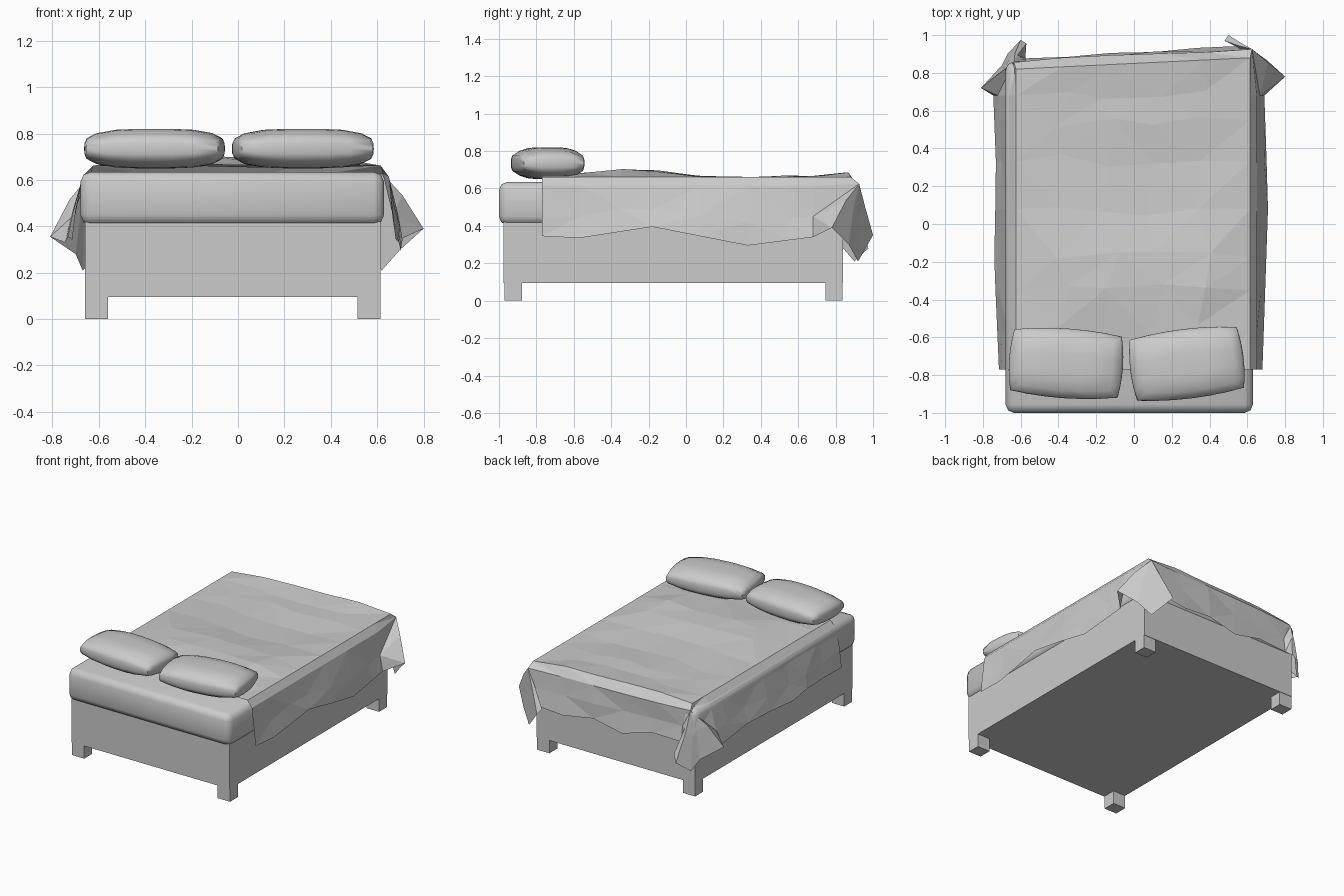
import bpy, bmesh, math, random
from mathutils import Vector, Matrix

if "Cube" in bpy.data.objects:
    bpy.data.objects.remove(bpy.data.objects["Cube"])

random.seed(4)
grey = bpy.data.materials.new("linen_grey")
grey.diffuse_color = (0.6, 0.6, 0.6, 1)
grey.use_nodes = True
grey.node_tree.nodes["Principled BSDF"].inputs["Base Color"].default_value = grey.diffuse_color


def finish(name, bm, smooth=None):
    me = bpy.data.meshes.new(name)
    bm.to_mesh(me)
    bm.free()
    me.materials.append(grey)
    ob = bpy.data.objects.new(name, me)
    bpy.context.collection.objects.link(ob)
    if smooth:
        bpy.ops.object.select_all(action='DESELECT')
        ob.select_set(True)
        bpy.context.view_layer.objects.active = ob
        bpy.ops.object.shade_smooth_by_angle(angle=math.radians(smooth))
    return ob


def box_mesh(lo, hi, bevel=0, segments=1):
    bm = bmesh.new()
    bmesh.ops.create_cube(bm, size=1)
    for v in bm.verts:
        v.co = Vector([(a + b) / 2 + c * (b - a) for a, b, c in zip(lo, hi, v.co)])
    if bevel:
        bmesh.ops.bevel(bm, geom=bm.edges[:], offset=bevel, segments=segments,
                        profile=0.5, affect='EDGES')
    return bm


# Bed base and four feet
finish("bed_base", box_mesh((-0.66, -0.975, 0.095), (0.615, 0.84, 0.42)))
for side, x in (("left", -0.66), ("right", 0.515)):
    for end, y in (("front", -0.97), ("back", 0.745)):
        finish(f"{end}_{side}_foot", box_mesh((x, y, 0), (x + 0.1, y + 0.092, 0.1)))

# Mattress
finish("mattress", box_mesh((-0.68, -1, 0.405), (0.63, 0.86, 0.635), 0.045, 2), 50)


# Pillows: boxes with rounded edges, swollen in the middle and thin at the corners
def pillow(name, centre, angle):
    bm = box_mesh((-0.29, -0.17, -0.085), (0.29, 0.17, 0.085))
    bmesh.ops.subdivide_edges(bm, edges=bm.edges[:], cuts=5, use_grid_fill=True)
    for v in bm.verts:
        u, w, h = v.co.x / 0.29, v.co.y / 0.17, v.co.z / 0.085
        rim = 1 - 0.17 * h ** 4
        thick = 1 - 0.22 * u ** 4 - 0.22 * w ** 4
        v.co = Vector((0.285 * u * (1 + 0.06 * (1 - w * w)) * rim,
                       0.162 * w * (1 + 0.14 * (1 - u * u)) * (1 - 0.22 * h ** 4),
                       0.085 * h * thick))
    bm.transform(Matrix.Translation(centre) @ Matrix.Rotation(math.radians(angle), 4, 'Z'))
    finish(name, bm, 60)


pillow("left_pillow", (-0.36, -0.738, 0.735), -4)
pillow("right_pillow", (0.28, -0.74, 0.735), 7)


# Blanket: a rumpled top, hanging sides and back, and a flared fold at each corner
def lerp(table, t):
    for (a, p), (b, q) in zip(table, table[1:]):
        if t <= b:
            return p + (q - p) * (t - a) / (b - a)
    return table[-1][1]


ys = [-0.77, -0.57, -0.35, -0.18, 0.08, 0.33, 0.55, 0.68]
ridge = [(-0.77, 0.668), (-0.35, 0.705), (-0.18, 0.698), (0.1, 0.672), (0.33, 0.662),
         (0.6, 0.675), (0.9, 0.69)]
drops = {-1: [(-0.77, 0.34), (-0.4, 0.36), (-0.1, 0.32), (0.2, 0.37), (0.68, 0.33)],
         1: [(-0.77, 0.345), (-0.57, 0.335), (-0.18, 0.395), (0.33, 0.295), (0.68, 0.34)]}
left_hem = [(-0.77, -0.715), (-0.2, -0.74), (0.3, -0.73), (0.68, -0.745)]
right_hem = [(-0.77, 0.68), (0.1, 0.71), (0.68, 0.69)]
us = [-1, -0.6, -0.2, 0.2, 0.6, 1]

bm = bmesh.new()


def vert(*co):
    return bm.verts.new(co)


def strip(a, b):
    for i in range(len(a) - 1):
        bm.faces.new((a[i], a[i + 1], b[i + 1], b[i]))


# top sheet, last row follows the slanted back edge
rows = []
for j, y in enumerate(ys + [None]):
    row = []
    for u in us:
        yy = 0.85 + 0.03 * u if y is None else y
        x = u * 0.62 - 0.005
        z = lerp(ridge, yy) if abs(u) < 1 else 0.662
        if abs(u) < 1:
            z -= random.uniform(0, 0.014)
            if 0 < j < len(ys):
                x += random.uniform(-0.05, 0.05)
                yy += random.uniform(-0.04, 0.04)
        row.append(vert(x, yy, z))
    rows.append(row)
for a, b in zip(rows, rows[1:]):
    strip(a, b)

# long sides: shoulder, middle and hem
lines = {}
for s, hem in ((-1, left_hem), (1, right_hem)):
    top = [r[0 if s < 0 else -1] for r in rows[:-1]]
    shoulder = [vert(s * 0.66 - 0.01, y, 0.615) for y in ys]
    mid, low = [], []
    for y in ys:
        h = lerp(hem, y)
        z = lerp(drops[s], y)
        mid.append(vert(0.6 * h + 0.4 * (s * 0.66 - 0.01) + random.uniform(-0.008, 0.008),
                        y, z * 0.6 + 0.25 + random.uniform(-0.02, 0.02)))
        low.append(vert(h, y, z))
    for a, b in ((top, shoulder), (shoulder, mid), (mid, low)):
        strip(a, b)
    lines[s] = (top[-1], shoulder[-1], mid[-1], low[-1])

# back drape
back = [rows[-1]]
for dy, dz in ((0.045, 0.625), (0.05, 0.5), (0.055, 0.0)):
    line = []
    for i, u in enumerate(us):
        z = dz or (0.39, 0.4, 0.34, 0.39, 0.36, 0.38)[i]
        line.append(vert(u * (0.63 if dz > 0.6 else 0.57) - 0.005,
                         0.85 + 0.035 * u + dy + random.uniform(-0.008, 0.008), z))
    strip(back[-1], line)
    back.append(line)

# corner folds: a pleated fan hanging from each back corner
folds = {-1: [(-0.81, 0.72, 0.355), (-0.70, 0.84, 0.28), (-0.67, 0.90, 0.21),
              (-0.60, 0.975, 0.28), (-0.57, 0.955, 0.33)],
         1: [(0.80, 0.78, 0.39), (0.70, 0.87, 0.30), (0.62, 0.92, 0.21),
             (0.50, 1.00, 0.35), (0.48, 0.97, 0.38)]}
for s, pts in folds.items():
    k = 0 if s < 0 else -1
    top, shoulder, mid, low = lines[s]
    peak, rim = rows[-1][k], back[1][k]
    hem = [vert(*p) for p in pts]
    centre = Vector((s * 0.645 - 0.01, rim.co.y - 0.01, 0.615))
    # pleats bulge out on the folds and tuck in between them
    waist = [vert(*(centre.lerp(h.co, 0.45) + Vector((0, 0, 0.02)))) for h in hem]
    bm.faces.new((top, peak, rim))
    bm.faces.new((top, rim, shoulder))
    ring = [mid] + waist + [back[2][k]]
    bm.faces.new((shoulder, rim, mid))
    for a, b in zip(ring, ring[1:]):
        bm.faces.new((rim, a, b))
    strip(ring, [low] + hem + [back[3][k]])

bmesh.ops.triangulate(bm, faces=bm.faces[:])
bmesh.ops.recalc_face_normals(bm, faces=bm.faces[:])
if sum(f.normal.z * f.calc_area() for f in bm.faces) < 0:
    bmesh.ops.reverse_faces(bm, faces=bm.faces[:])
finish("blanket", bm)
